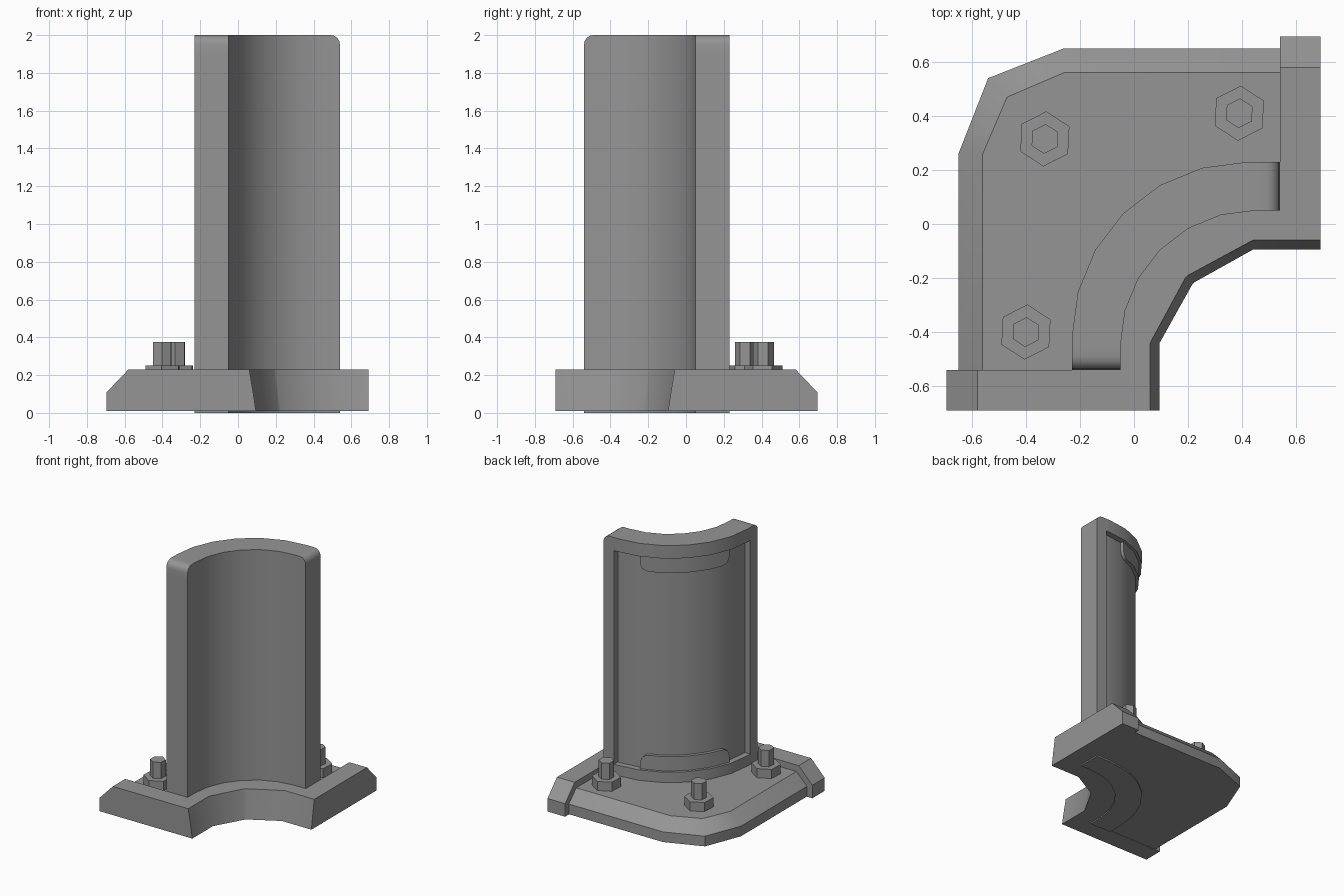
import bpy, bmesh
from math import cos, sin, radians

cube = bpy.data.objects.get("Cube")
if cube:
    bpy.data.objects.remove(cube, do_unlink=True)

grey = bpy.data.materials.new("mid_grey")
grey.use_nodes = True
grey.diffuse_color = (0.3, 0.3, 0.3, 1)
grey.node_tree.nodes["Principled BSDF"].inputs["Base Color"].default_value = (0.3, 0.3, 0.3, 1)


def loft(rings):
    """Join (outline, height) rings into a capped solid; return it and its rows of side faces."""
    bm = bmesh.new()
    loops = [[bm.verts.new((x, y, z)) for x, y in pts] for pts, z in rings]
    n = len(loops[0])
    rows = [[bm.faces.new((a[i], a[(i + 1) % n], b[(i + 1) % n], b[i])) for i in range(n)]
            for a, b in zip(loops, loops[1:])]
    bm.faces.new(loops[0][::-1])
    bm.faces.new(loops[-1])
    return bm, rows


def finish(name, bm, angle=35):
    bmesh.ops.recalc_face_normals(bm, faces=bm.faces)
    mesh = bpy.data.meshes.new(name)
    bm.to_mesh(mesh)
    bm.free()
    mesh.materials.append(grey)
    ob = bpy.data.objects.new(name, mesh)
    bpy.context.collection.objects.link(ob)
    bpy.ops.object.select_all(action='DESELECT')
    ob.select_set(True)
    bpy.context.view_layer.objects.active = ob
    bpy.ops.object.shade_smooth_by_angle(angle=radians(angle))


def mirrored(half):
    """Complete an outline across the diagonal y = -x."""
    return half + [(-y, -x) for x, y in reversed(half)]


def arc(c, r, start=180, end=90):
    return [(c + r * cos(radians(a)), -c + r * sin(radians(a)))
            for a in range(start, end - 1, -15)]


C, R, DEPTH, END = 0.42, 0.65, 0.045, 0.54
FLOOR = 0.01


# Raised base: two end blocks joined by the scooped inner edge
def base_outline(tip, lip, corner):
    half = [(corner, -corner - 0.01), (lip, -0.44), (lip, -0.69), (tip, -0.69),
            (tip, -END), (-0.14, -END), (-0.12, -0.25)]
    return mirrored(half)


finish("raised_base", loft([
    (base_outline(-0.695, 0.095, 0.215), FLOOR),
    (base_outline(-0.695, 0.08, 0.203), 0.11),
    (base_outline(-0.58, 0.06, 0.19), 0.23)])[0])


# Lower plate with a sloped outer border
def plate_outline(edge, cut):
    return mirrored([(0.0, -0.1), (-0.1, -END - 0.01), (edge, -END - 0.01),
                     (edge, 0.26), (-cut, cut)][:4]
                    + [(-cut, cut)])


low = plate_outline(-0.65, 0.54)
top = plate_outline(-0.56, 0.47)
# The diagonal corner lies on the mirror line, so drop its duplicate
low.pop(5)
top.pop(5)
finish("base_plate", loft([(low, FLOOR + 0.002), (low, 0.09), (top, 0.18)])[0])

# Curved wall with a recessed rear panel
outer = ([(C - R, -END), (C - R, -0.45)] + arc(C, R)
         + [(0.45, R - C), (END, R - C)])
inner = [(-0.05, -END)] + arc(0.45, 0.5) + [(END, 0.05)]
outline = outer + inner[::-1]
bm, rows = loft([(outline, z) for z in (0, 0.26, 1.9, 2)])
panel = rows[1][1:len(outer) - 2]
moved = bmesh.ops.extrude_face_region(bm, geom=panel)["geom"]
for v in moved:
    if isinstance(v, bmesh.types.BMVert):
        dx, dy = v.co.x - C, v.co.y + C
        if dx >= 0:
            v.co.y -= DEPTH
        elif dy <= 0:
            v.co.x += DEPTH
        else:
            v.co.x -= dx * DEPTH / R
            v.co.y -= dy * DEPTH / R
old = [f for f in panel if f.is_valid]
if old:
    bmesh.ops.delete(bm, geom=old, context='FACES')
ends = [e for e in bm.edges if all(v.co.z > 1.99 for v in e.verts)
        and (all(abs(v.co.x - END) < 1e-4 for v in e.verts)
             or all(abs(v.co.y + END) < 1e-4 for v in e.verts))]
bmesh.ops.bevel(bm, geom=ends, offset=0.05, segments=4, profile=0.5, affect='EDGES')
finish("curved_wall", bm)

# Rounded pads at the top and bottom of the rear panel
for name, z0, z1, free in (("upper_pad", 1.78, 1.9, 1.78), ("lower_pad", 0.26, 0.37, 0.37)):
    front, back = arc(C, R - 0.02, 165, 105), arc(C, R - 0.055, 165, 105)
    bm, _ = loft([(front + back[::-1], z) for z in (z0, z1)])
    corners = []
    for e in bm.edges:
        a, b = (v.co for v in e.verts)
        radial = abs((a - b).length - 0.035) < 1e-3
        if radial and abs(a.z - free) < 1e-4 and abs(b.z - free) < 1e-4:
            corners.append(e)
    bmesh.ops.bevel(bm, geom=corners, offset=0.06, segments=4, profile=0.5, affect='EDGES')
    finish(name, bm)


# Hexagonal nuts and studs
def hexagon(x, y, r):
    return [(x + r * cos(radians(a)), y + r * sin(radians(a))) for a in range(27, 387, 60)]


for i, (x, y) in enumerate(((-0.33, 0.315), (0.39, 0.41), (-0.40, -0.40)), 1):
    for part, r, z0, z1 in (("nut", 0.102, 0.17, 0.25), ("stud", 0.055, 0.24, 0.375)):
        finish(f"{part}_{i}", loft([(hexagon(x, y, r), z) for z in (z0, z1)])[0])
